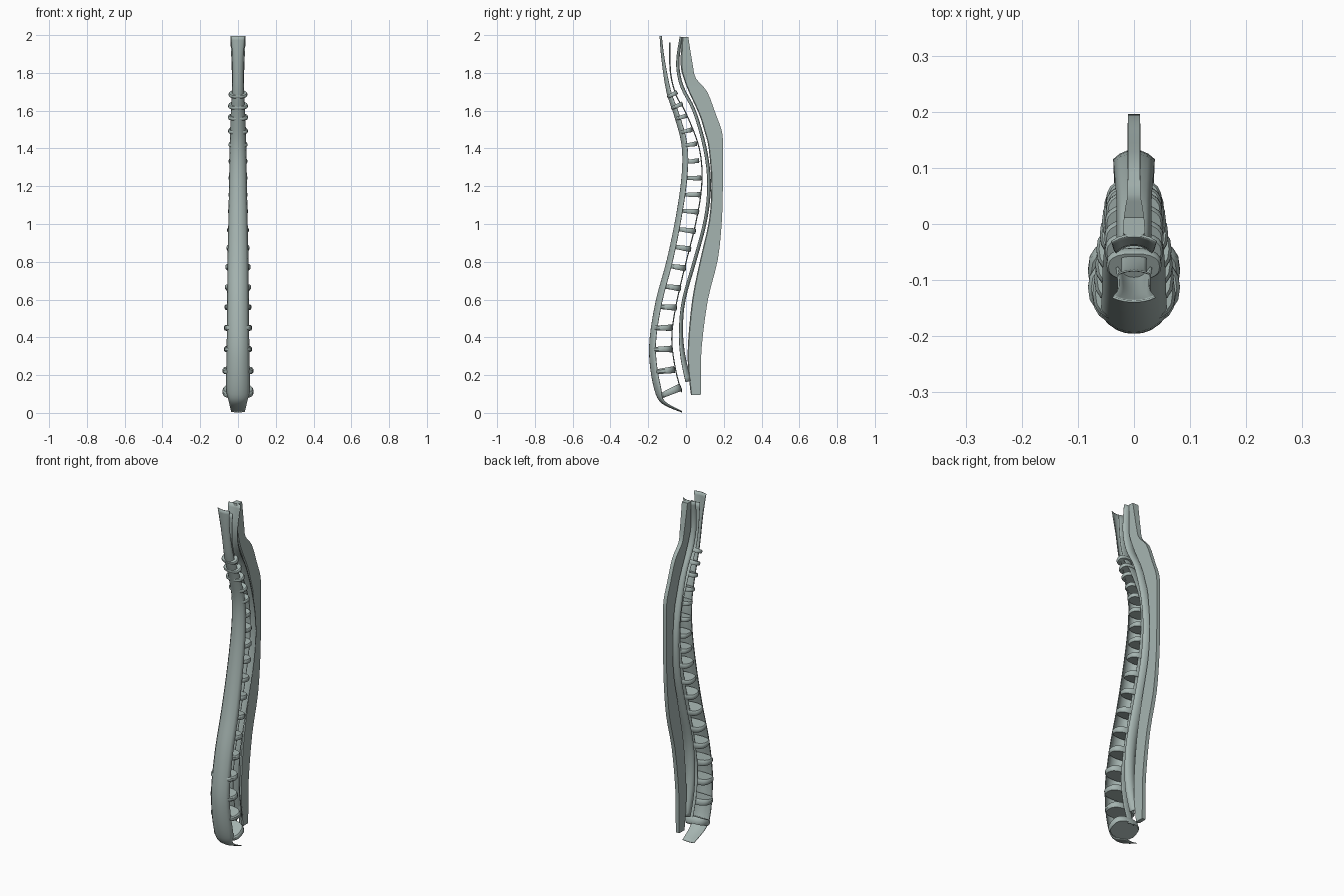
import bpy
import bmesh
import math
from mathutils import Vector

if "Cube" in bpy.data.objects:
    bpy.data.objects.remove(bpy.data.objects["Cube"], do_unlink=True)

# Single grey-green tissue colour
tissue = bpy.data.materials.new("grey_green_tissue")
tissue.use_nodes = True
tissue.diffuse_color = (0.38, 0.46, 0.44, 1)
tissue.node_tree.nodes["Principled BSDF"].inputs["Base Color"].default_value = tissue.diffuse_color


def smooth_path(keys, steps=4):
    """Catmull-Rom resampling of a list of equal-length tuples."""
    keys = [Vector(k) for k in keys]
    result = []
    for i in range(len(keys) - 1):
        before = keys[max(i - 1, 0)]
        start, end = keys[i], keys[i + 1]
        after = keys[min(i + 2, len(keys) - 1)]
        for s in range(steps):
            t = s / steps
            slope_a, slope_b = (end - before) / 2, (after - start) / 2
            result.append(start * (2 * t**3 - 3 * t**2 + 1) + slope_a * (t**3 - 2 * t**2 + t)
                          + end * (3 * t**2 - 2 * t**3) + slope_b * (t**3 - t**2))
    result.append(keys[-1])
    return result


def finish(bm, name):
    bmesh.ops.recalc_face_normals(bm, faces=bm.faces)
    mesh = bpy.data.meshes.new(name)
    bm.to_mesh(mesh)
    bm.free()
    mesh.materials.append(tissue)
    obj = bpy.data.objects.new(name, mesh)
    bpy.context.collection.objects.link(obj)
    bpy.ops.object.select_all(action="DESELECT")
    obj.select_set(True)
    bpy.context.view_layer.objects.active = obj
    bpy.ops.object.shade_smooth_by_angle(angle=math.radians(35))
    return obj


def loft(bm, rings, closed):
    rows = [[bm.verts.new(p) for p in ring] for ring in rings]
    count = len(rows[0])
    for a, b in zip(rows, rows[1:]):
        for i in range(count if closed else count - 1):
            j = (i + 1) % count
            bm.faces.new((a[i], a[j], b[j], b[i]))
    if closed:
        bm.faces.new(rows[0])
        bm.faces.new(rows[-1])


def curved_strip(name, keys, side, thickness, segments=8):
    """Band along (y, z, half width, edge depth); side is where its edges curl."""
    path = smooth_path(keys)
    rings = []
    for i, p in enumerate(path):
        along = path[min(i + 1, len(path) - 1)] - path[max(i - 1, 0)]
        normal = Vector((-along[1], along[0])).normalized() * side
        ring = []
        for k in range(segments + 1):
            t = 2 * k / segments - 1
            curl = p[3] * abs(t) ** 2.4
            ring.append((p[2] * t, p[0] + normal[0] * curl, p[1] + normal[1] * curl))
        rings.append(ring)
    bm = bmesh.new()
    loft(bm, rings, False)
    obj = finish(bm, name)
    solid = obj.modifiers.new("thickness", "SOLIDIFY")
    solid.thickness = thickness
    solid.offset = 0
    return obj


# Front band, wrapping round the discs and hooking backward at the foot
front_keys = [
    (-.138, 1.995, .038, .008), (-.128, 1.87, .028, .014), (-.102, 1.7, .03, .022),
    (-.06, 1.57, .037, .026), (-.022, 1.42, .042, .028), (-.021, 1.26, .045, .028),
    (-.05, 1.05, .049, .028), (-.10, .81, .054, .03), (-.157, .6, .056, .032),
    (-.19, .4, .058, .032), (-.19, .26, .06, .034), (-.165, .12, .062, .034),
    (-.125, .05, .048, .016), (-.022, .004, .036, .004)]
curved_strip("front_ligament", front_keys, 1, .004)

# Thin band running down the backs of the discs
middle_keys = [
    (-.083, 1.96, .028, .006), (-.08, 1.8, .022, .004), (-.05, 1.68, .022, .003),
    (0, 1.59, .022, .003), (.072, 1.4, .022, .003), (.085, 1.21, .022, .003),
    (.052, 1.0, .022, .003), (-.008, .76, .022, .003), (-.055, .55, .022, .003),
    (-.074, .39, .022, .003), (-.054, .23, .022, .003), (-.022, .11, .018, .003)]
curved_strip("middle_ligament", middle_keys, -1, .003)

# Channel-shaped band lining the canal, open to the front
canal_keys = [
    (-.02, 1.99, .04, .012), (-.037, 1.85, .033, .014), (-.015, 1.73, .03, .014),
    (.05, 1.6, .03, .014), (.108, 1.4, .034, .015), (.13, 1.21, .036, .016),
    (.11, 1.02, .035, .015), (.055, .81, .034, .015), (-.004, .6, .033, .015),
    (-.018, .44, .033, .018), (-.005, .3, .032, .024), (.027, .17, .026, .03)]
curved_strip("canal_ligament", canal_keys, -1, .004, 6)

# Upright plate at the back: front y, back y, height, half thickness
plate_keys = [
    (-.024, .012, 1.99, .02), (-.028, .036, 1.84, .016), (-.012, .053, 1.77, .013),
    (.015, .112, 1.70, .012), (.07, .158, 1.58, .012), (.098, .19, 1.49, .012),
    (.12, .196, 1.4, .012), (.134, .195, 1.21, .012), (.122, .19, 1.02, .012),
    (.075, .168, .81, .012), (.033, .116, .6, .012), (.01, .084, .36, .012),
    (.012, .08, .22, .012), (.026, .078, .095, .012)]
rings = []
for front, back, z, half in smooth_path(plate_keys, 3):
    bevel = half * .4
    rings.append([(-half * .5, front, z), (half * .5, front, z), (half, front + bevel, z),
                  (half * .9, back, z), (-half * .9, back, z), (-half, front + bevel, z)])
bm = bmesh.new()
loft(bm, rings, True)
finish(bm, "back_plate")

# Discs between front and middle bands: front y, back y, height, half width, tilt
disc_keys = [
    (-.098, -.046, 1.685, .049, .5), (-.078, -.017, 1.625, .052, .4),
    (-.057, .007, 1.565, .053, .3), (-.03, .034, 1.492, .052, .25),
    (-.014, .058, 1.42, .05, .15), (-.006, .07, 1.332, .05, .1),
    (-.006, .082, 1.243, .05, 0), (-.012, .08, 1.155, .051, 0),
    (-.023, .07, 1.067, .054, -.08), (-.042, .052, .967, .057, -.12),
    (-.064, .027, .873, .061, -.15), (-.093, .0, .772, .067, -.15),
    (-.12, -.026, .665, .069, -.12), (-.148, -.048, .56, .071, -.05),
    (-.175, -.072, .45, .074, .02), (-.182, -.072, .337, .074, .03),
    (-.168, -.058, .223, .082, .12), (-.14, -.026, .112, .082, .42)]
for number, (front, back, z, half, tilt) in enumerate(disc_keys):
    depth = (back - front) / 2
    thick = .009 + .007 * number / len(disc_keys)
    rings = []
    for level, inset in ((-1, .93), (-.5, 1), (.5, 1), (1, .93)):
        ring = []
        for k in range(20):
            a = math.tau * k / 20
            c, s = math.cos(a), math.sin(a)
            x = half * inset * math.copysign(abs(c) ** .8, c)
            y = depth * inset * math.copysign(abs(s) ** .8, s)
            h = level * thick * (1 + .2 * s)
            ring.append((x, front + depth + y - h * math.sin(tilt), z + h + y * math.tan(tilt)))
        rings.append(ring)
    bm = bmesh.new()
    loft(bm, rings, True)
    finish(bm, f"disc_{number + 1}")
